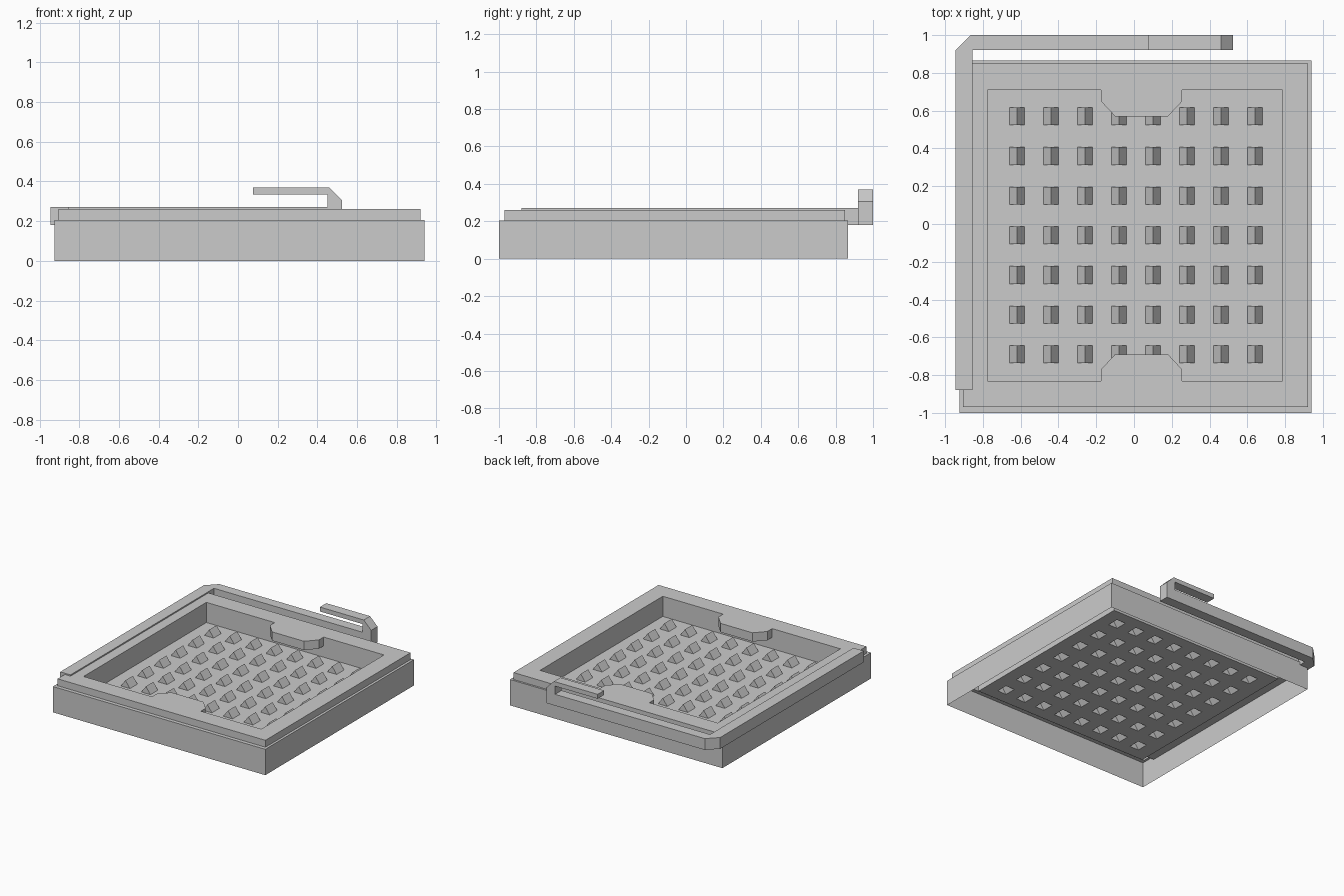
import bpy, bmesh

if "Cube" in bpy.data.objects:
    bpy.data.objects.remove(bpy.data.objects["Cube"])


def finish(name, bm, normals=True):
    bmesh.ops.remove_doubles(bm, verts=bm.verts, dist=1e-5)
    if normals:
        bmesh.ops.recalc_face_normals(bm, faces=bm.faces)
    me = bpy.data.meshes.new(name)
    bm.to_mesh(me)
    bm.free()
    ob = bpy.data.objects.new(name, me)
    bpy.context.collection.objects.link(ob)
    return ob


def face(bm, pts):
    bm.faces.new([bm.verts.new(p) for p in pts])


def prism(name, pts, lo, hi, axis='z'):
    """Extrude an outline along z (points are x, y) or along y (points are x, z)."""
    bm = bmesh.new()
    place = (lambda a, b, h: (a, b, h)) if axis == 'z' else (lambda a, b, h: (a, h, b))
    low = [bm.verts.new(place(a, b, lo)) for a, b in pts]
    high = [bm.verts.new(place(a, b, hi)) for a, b in pts]
    bm.faces.new(low)
    bm.faces.new(high)
    n = len(pts)
    for i in range(n):
        j = (i + 1) % n
        bm.faces.new((low[i], low[j], high[j], high[i]))
    return finish(name, bm)


FLOOR = 0.10

# stepped thin shell, open underneath, going down into the recess
levels = [
    (-0.925, 0.94, -1.00, 0.865, 0.0),
    (-0.925, 0.94, -1.00, 0.865, 0.205),
    (-0.905, 0.92, -0.97, 0.85, 0.205),
    (-0.905, 0.92, -0.97, 0.85, 0.26),
    (-0.775, 0.785, -0.83, 0.71, 0.26),
    (-0.775, 0.785, -0.83, 0.71, FLOOR),
]
bm = bmesh.new()
rings = [[bm.verts.new(p) for p in ((a, c, z), (b, c, z), (b, d, z), (a, d, z))]
         for a, b, c, d, z in levels]
for r, s in zip(rings, rings[1:]):
    for i in range(4):
        j = (i + 1) % 4
        bm.faces.new((r[i], r[j], s[j], s[i]))
finish("frame_shell", bm, normals=False)

# floor sheet with rows of hollow ridged bumps
HX, HY, HZ = 0.04, 0.047, 0.055
cx = [-0.62 + 0.18 * i for i in range(8)]
cy = [-0.69 + 0.21 * j for j in range(7)]
xs = [-0.775] + [c + s for c in cx for s in (-HX, HX)] + [0.785]
ys = [-0.83] + [c + s for c in cy for s in (-HY, HY)] + [0.71]
bm = bmesh.new()
for i in range(len(xs) - 1):
    for j in range(len(ys) - 1):
        a, b, c, d = xs[i], xs[i + 1], ys[j], ys[j + 1]
        if i % 2 and j % 2:
            m, t = (a + b) / 2, FLOOR + HZ
            face(bm, [(a, c, FLOOR), (m, c, t), (m, d, t), (a, d, FLOOR)])
            face(bm, [(b, c, FLOOR), (b, d, FLOOR), (m, d, t), (m, c, t)])
            face(bm, [(a, c, FLOOR), (b, c, FLOOR), (m, c, t)])
            face(bm, [(b, d, FLOOR), (a, d, FLOOR), (m, d, t)])
        else:
            face(bm, [(a, c, FLOOR), (b, c, FLOOR), (b, d, FLOOR), (a, d, FLOOR)])
finish("bumped_floor", bm)

# finger tabs over the recess
for name, y, s in (("back_tab", 0.71, -1), ("front_tab", -0.83, 1)):
    prism(name, [(-0.175, y), (-0.175, y + s * 0.06), (-0.10, y + s * 0.14),
                 (0.18, y + s * 0.14), (0.255, y + s * 0.06), (0.255, y)], 0.19, 0.26)

# L-shaped rail along the left side and the back
prism("side_rail", [(-0.945, -0.88), (-0.855, -0.88), (-0.855, 0.92), (-0.70, 0.92),
                    (-0.70, 1.0), (-0.865, 1.0), (-0.945, 0.92)], 0.18, 0.27)

# back rail ending in a folded hook
prism("back_rail_hook", [(-0.70, 0.18), (0.525, 0.18), (0.525, 0.305), (0.46, 0.37),
                         (0.075, 0.37), (0.075, 0.335), (0.45, 0.335), (0.45, 0.27),
                         (-0.70, 0.27)], 0.92, 1.0, 'y')
